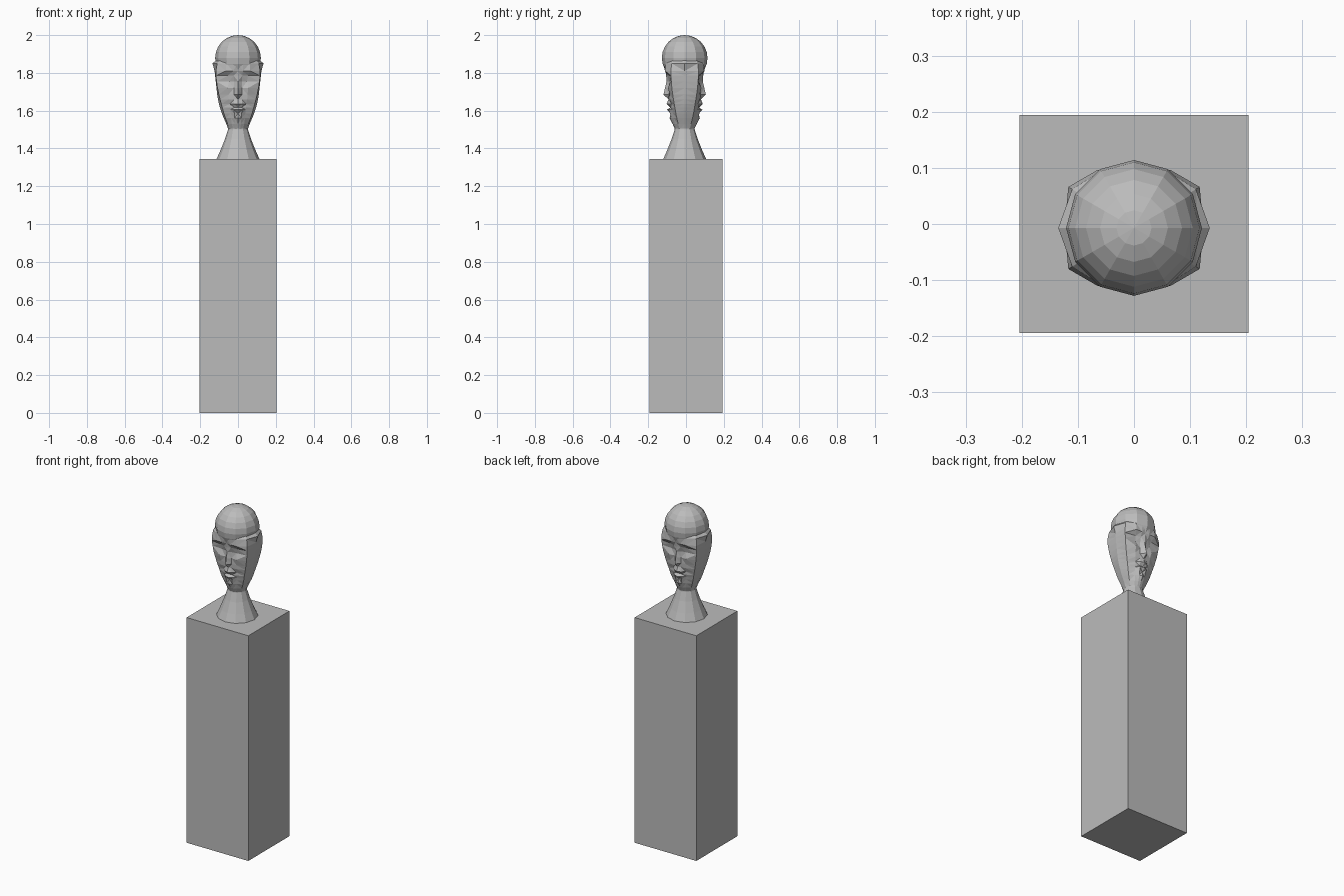
import bpy, bmesh, math
from mathutils import Matrix

cube = bpy.data.objects.get("Cube")
if cube:
    bpy.data.objects.remove(cube, do_unlink=True)

stone = bpy.data.materials.new("grey stone")
stone.use_nodes = True
COLOUR = (0.5, 0.5, 0.5, 1)
stone.diffuse_color = COLOUR
stone.node_tree.nodes["Principled BSDF"].inputs["Base Color"].default_value = COLOUR

AXIS_Y = -0.007  # the bust sits slightly forward on the pedestal


def finish(name, bm):
    bmesh.ops.recalc_face_normals(bm, faces=bm.faces)
    mesh = bpy.data.meshes.new(name)
    bm.to_mesh(mesh)
    bm.free()
    mesh.materials.append(stone)
    obj = bpy.data.objects.new(name, mesh)
    bpy.context.collection.objects.link(obj)
    return obj


def loft(name, rings):
    """Skin a stack of closed rings and cap both ends."""
    bm = bmesh.new()
    loops = [[bm.verts.new(p) for p in ring] for ring in rings]
    for low, high in zip(loops, loops[1:]):
        for i in range(len(low)):
            j = (i + 1) % len(low)
            bm.faces.new((low[i], low[j], high[j], high[i]))
    bm.faces.new(loops[0])
    bm.faces.new(loops[-1])
    return finish(name, bm)


def polar(radius, degrees, z):
    a = math.radians(degrees)
    return (radius * math.sin(a), AXIS_Y - radius * math.cos(a), z)


# Pedestal
bm = bmesh.new()
bmesh.ops.create_cube(bm, size=1)
bmesh.ops.scale(bm, vec=(0.408, 0.388, 1.345), verts=bm.verts)
bmesh.ops.translate(bm, vec=(0, 0, 0.6725), verts=bm.verts)
finish("pedestal", bm)

# Flared neck
neck = [(1.345, .113), (1.39, .093), (1.45, .069), (1.5, .053), (1.54, .05)]
loft("neck", [[polar(r, i * 30, z) for i in range(12)] for z, r in neck])

# Domed skull
bm = bmesh.new()
bmesh.ops.create_uvsphere(bm, u_segments=12, v_segments=12, radius=0.121,
                          matrix=Matrix.Translation((0, AXIS_Y, 1.879)))
finish("skull", bm)

# Two-faced head: radii from the nose line round to the ear, per height
ANGLES = (0, 14, 32, 58, 90)
PROFILE = [
    (1.50, .050, .050, .050, .051, .051),   # throat
    (1.53, .064, .063, .062, .064, .062),   # jaw underside
    (1.56, .080, .074, .070, .078, .075),   # chin
    (1.585, .074, .080, .074, .088, .085),  # below the lip
    (1.605, .094, .088, .078, .094, .092),  # lower lip
    (1.617, .076, .078, .082, .098, .096),  # mouth
    (1.635, .096, .090, .082, .104, .101),  # upper lip
    (1.66, .086, .084, .092, .112, .106),   # under the nose
    (1.685, .112, .086, .094, .119, .110),  # nose tip
    (1.72, .104, .086, .104, .128, .114),   # cheek
    (1.755, .096, .084, .090, .134, .118),  # eye socket
    (1.785, .098, .094, .098, .138, .121),  # upper lid
    (1.81, .102, .108, .122, .138, .124),   # brow
    (1.85, .110, .112, .117, .130, .135),   # temple
    (1.87, .112, .112, .112, .114, .114),   # join with the skull
]


def head_ring(z, *radii):
    quarter = list(zip(ANGLES, radii))
    side = quarter + [(180 - a, r) for a, r in quarter[-2::-1]]
    other = [(360 - a, r) for a, r in side[-2:0:-1]]
    return [polar(r, a, z) for a, r in side + other]


head = loft("double_face", [head_ring(*row) for row in PROFILE])

# Facet the carved surface
bm = bmesh.new()
bm.from_mesh(head.data)
bmesh.ops.triangulate(bm, faces=bm.faces, quad_method="SHORT_EDGE")
bm.to_mesh(head.data)
bm.free()
